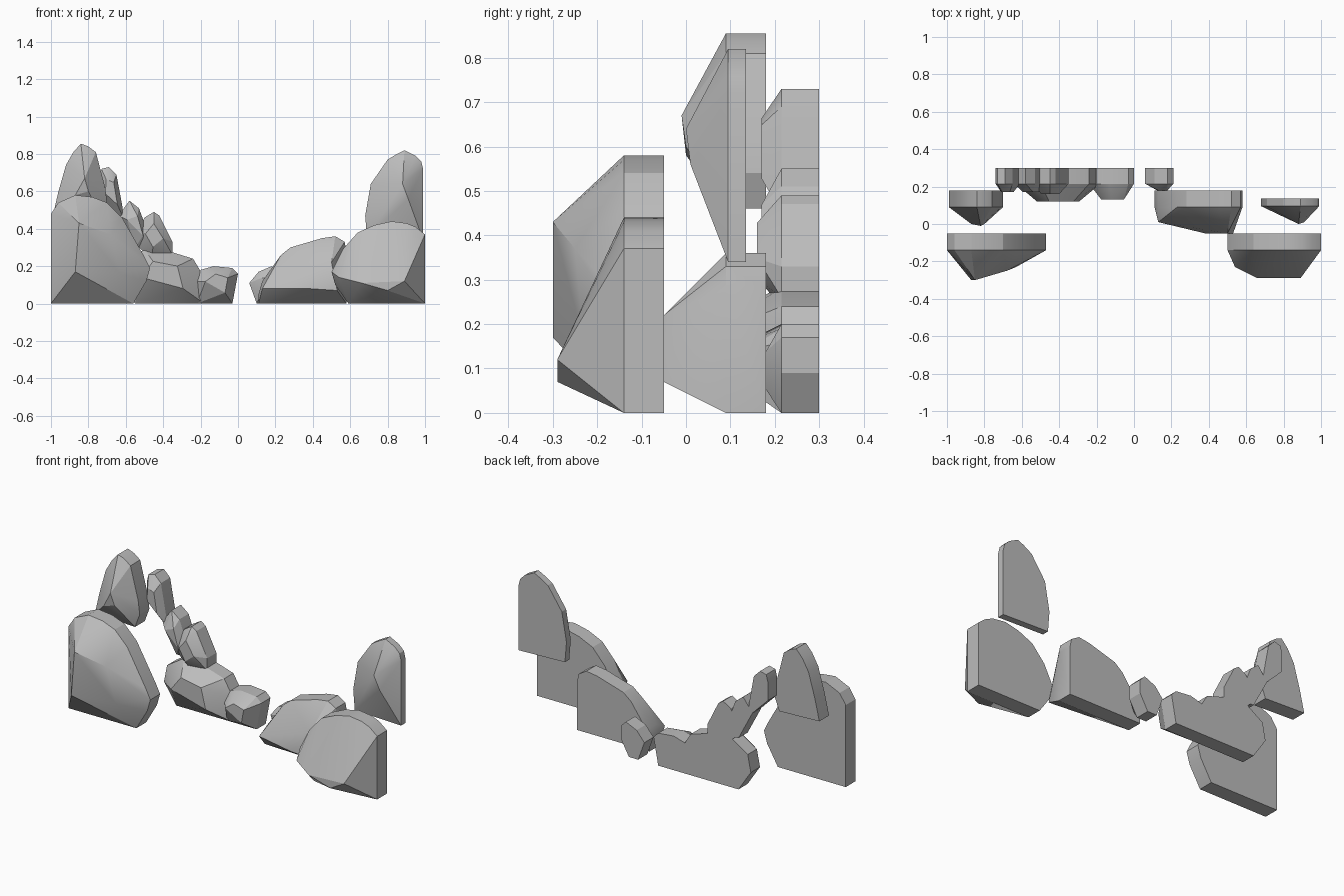
import bpy
import bmesh
import math

default_cube = bpy.data.objects.get("Cube")
if default_cube:
    bpy.data.objects.remove(default_cube, do_unlink=True)

# One plain stone colour for every rock
stone = bpy.data.materials.new("grey_stone")
stone.use_nodes = True
stone.diffuse_color = (0.5, 0.5, 0.5, 1)
stone.node_tree.nodes["Principled BSDF"].inputs["Base Color"].default_value = stone.diffuse_color


def make_rock(name, back, rim, outline, facets):
    """Flat-backed slab with a straight rim and a chiselled front.
    outline: (x, z) points of the slab; facets: (x, y, z) corners of the front."""
    bm = bmesh.new()
    for x, z in outline:
        bm.verts.new((x, back, z))
        bm.verts.new((x, rim, z))
    for corner in facets:
        bm.verts.new(corner)
    hull = bmesh.ops.convex_hull(bm, input=bm.verts)
    spare = {item for item in hull["geom_interior"] + hull["geom_unused"]
             if isinstance(item, bmesh.types.BMVert)}
    bmesh.ops.delete(bm, geom=list(spare), context="VERTS")
    bmesh.ops.dissolve_limit(bm, angle_limit=math.radians(1),
                             verts=bm.verts, edges=bm.edges)
    bmesh.ops.recalc_face_normals(bm, faces=bm.faces)
    mesh = bpy.data.meshes.new(name)
    bm.to_mesh(mesh)
    bm.free()
    mesh.materials.append(stone)
    rock = bpy.data.objects.new(name, mesh)
    bpy.context.collection.objects.link(rock)
    bpy.ops.object.select_all(action="DESELECT")
    rock.select_set(True)
    bpy.context.view_layer.objects.active = rock
    bpy.ops.object.shade_smooth_by_angle(angle=math.radians(22))


def make_rear_stone(name, front, outline, shrink=0.5):
    """Small stone whose front is a shrunken, coarser copy of its outline."""
    middle_x = sum(x for x, z in outline) / len(outline)
    middle_z = sum(z for x, z in outline) / len(outline)
    facets = [(middle_x + (x - middle_x) * shrink, front, middle_z + (z - middle_z) * shrink)
              for x, z in outline[::2]]
    make_rock(name, rear_back, rear_rim, outline, facets)


# Large boulders at the front
boulder_back, boulder_rim = -.05, -.14
make_rock("right_front_boulder", boulder_back, boulder_rim,
          [(-1, 0), (-1, .48), (-.96, .54), (-.87, .58), (-.78, .57), (-.7, .54),
           (-.62, .46), (-.5, .25), (-.47, .19), (-.49, .12), (-.56, 0)],
          [(-.87, -.3, .17), (-.85, -.3, .43), (-.68, -.25, .37), (-.63, -.23, .16)])
make_rock("left_front_boulder", boulder_back, boulder_rim,
          [(1, 0), (1, .37), (.95, .41), (.9, .43), (.82, .44), (.73, .42), (.64, .38),
           (.56, .29), (.5, .17), (.52, .1), (.59, 0)],
          [(.66, -.29, .11), (.8, -.29, .07), (.89, -.29, .12), (.54, -.23, .14)])

# Tall peaks raised behind the boulders
make_rock("right_peak", .18, .09,
          [(-.99, .47), (-.96, .6), (-.92, .74), (-.88, .81), (-.84, .855), (-.8, .84),
           (-.76, .81), (-.71, .62), (-.7, .54), (-.73, .46)],
          [(-.82, -.01, .67), (-.87, 0, .58), (-.8, 0, .6)])
make_rock("left_peak", .135, .095,
          [(.99, .34), (.99, .72), (.98, .76), (.95, .79), (.89, .82), (.85, .8),
           (.8, .77), (.71, .64), (.68, .47), (.69, .35)],
          [(.88, 0, .64), (.91, .01, .56)])

# Sloping rock beside the left boulder
make_rock("left_middle_rock", .18, .09,
          [(.58, 0), (.58, .28), (.57, .33), (.52, .36), (.45, .35), (.35, .32),
           (.28, .3), (.23, .26), (.13, .12), (.11, .05), (.11, 0)],
          [(.13, .01, .08), (.38, -.05, .08), (.53, -.05, .07), (.5, -.05, .22)])

# Small stones along the back edge
rear_back, rear_rim = .3, .215
make_rear_stone("left_small_stone", .18,
                [(.1, 0), (.06, .11), (.11, .17), (.18, .2), (.21, .17), (.21, .09), (.16, 0)])
make_rear_stone("low_end_stone", .13,
                [(-.03, 0), (-.02, .08), (0, .16), (-.03, .19), (-.13, .2), (-.2, .18),
                 (-.24, .12), (-.22, 0)])
make_rear_stone("low_long_stone", .12,
                [(-.18, 0), (-.18, .14), (-.24, .24), (-.37, .28), (-.5, .29),
                 (-.61, .22), (-.63, .12), (-.55, 0)])
make_rear_stone("lower_step_stone", .16,
                [(-.54, .38), (-.5, .46), (-.45, .49), (-.42, .47), (-.35, .33),
                 (-.35, .26), (-.46, .24), (-.53, .3)])
make_rear_stone("middle_step_stone", .17,
                [(-.64, .47), (-.58, .55), (-.53, .51), (-.5, .43), (-.47, .3), (-.55, .3)])
make_rear_stone("upper_step_stone", .17,
                [(-.74, .57), (-.74, .68), (-.73, .72), (-.69, .73), (-.65, .69),
                 (-.62, .53), (-.61, .45), (-.65, .48)])
